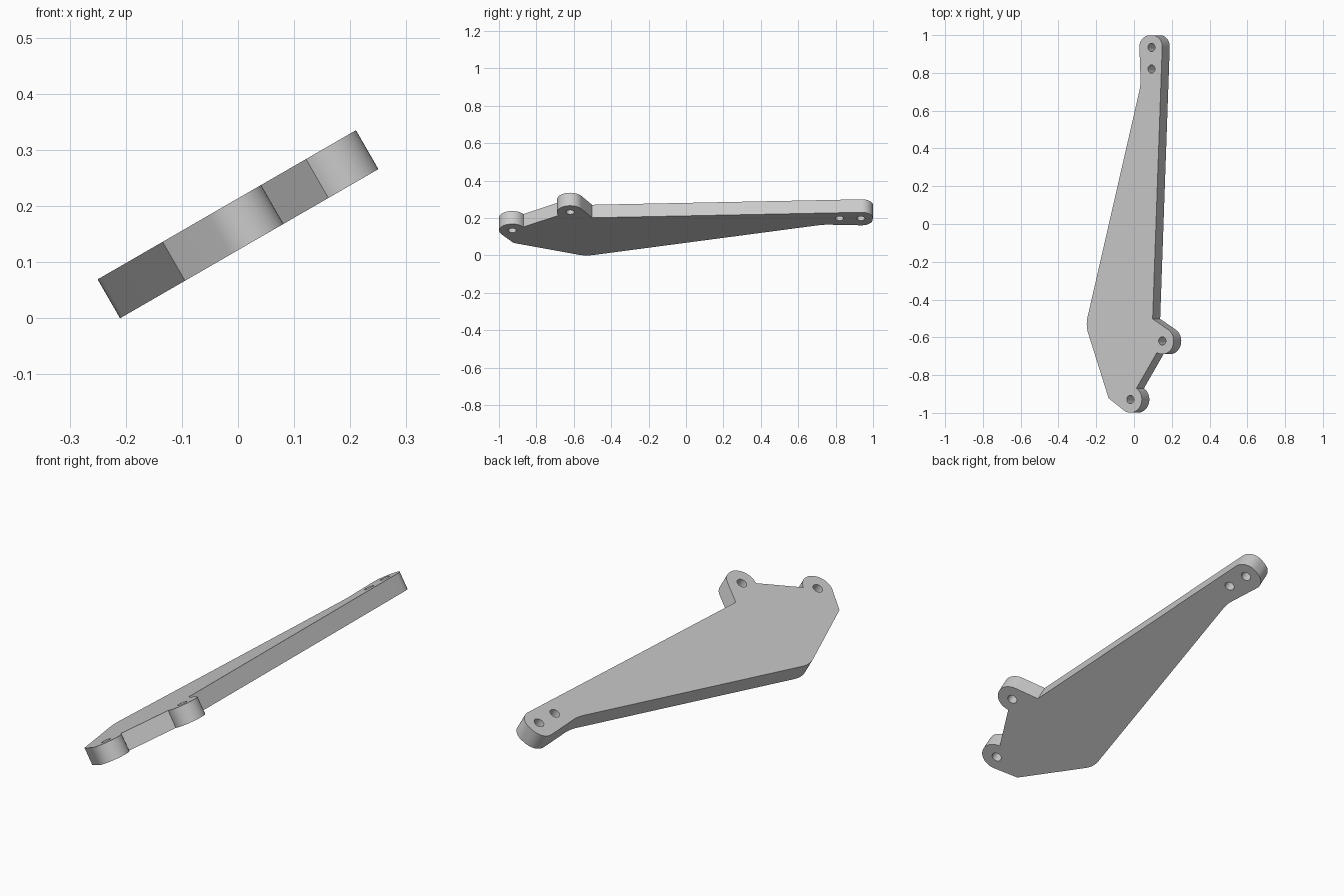
import bpy, bmesh
from math import sin, cos, tan, radians, pi
from mathutils import Vector, Matrix

if "Cube" in bpy.data.objects:
    bpy.data.objects.remove(bpy.data.objects["Cube"])

TILT = radians(30)
THICK = 0.08
C = cos(TILT)


def loc(x, y):
    """Seen-from-top position -> position in the plane of the tilted plate."""
    return Vector((x / C, y))


def arc(center, r, a0, a1, n=16):
    return [center + r * Vector((cos(a0 + (a1 - a0) * i / n), sin(a0 + (a1 - a0) * i / n)))
            for i in range(n + 1)]


def fillet(prev, p, nxt, r, n=10):
    """Round the corner p (convex or concave) with radius r."""
    d0, d1 = (prev - p).normalized(), (nxt - p).normalized()
    half = d0.angle(d1) / 2
    c = p + (d0 + d1).normalized() * (r / sin(half))
    s, e = p + d0 * (r / tan(half)), p + d1 * (r / tan(half))
    v0, sweep = s - c, pi - 2 * half
    if v0.x * (e - c).y - v0.y * (e - c).x < 0:
        sweep = -sweep
    return [c + Matrix.Rotation(sweep * i / n, 2) @ v0 for i in range(n + 1)]


# Key positions
ear, toe = loc(0.149, -0.62), loc(-0.02, -0.93)
holes = [ear, toe, loc(0.092, 0.934), loc(0.092, 0.82)]
notch, heel = loc(0.098, -0.503), loc(-0.135, -0.923)
belly, neck = loc(-0.2565, -0.537), loc(0.035, 0.735)
tip_l, tip_r = loc(0.026, 0.993), loc(0.151, 1.003)

# Outline, running clockwise from the notch
outline = [notch]
outline += arc(ear, 0.07, radians(59), radians(-118), 24)
outline += arc(toe, 0.07, radians(58), radians(-125), 24)
outline += [heel]
outline += fillet(heel, belly, neck, 0.14)
outline += fillet(belly, neck, tip_l, 0.23)
outline += fillet(neck, tip_l, tip_r, 0.06)
outline += fillet(tip_l, tip_r, notch, 0.06)

# Fill the outline around the holes, then thicken
bm = bmesh.new()
loops = [outline] + [arc(h, 0.022, 0, 2 * pi, 24)[:-1] for h in holes]
edges = []
for pts in loops:
    vs = [bm.verts.new((p.x, p.y, 0)) for p in pts]
    edges += [bm.edges.new((vs[i - 1], vs[i])) for i in range(len(vs))]
bmesh.ops.triangle_fill(bm, use_beauty=True, edges=edges, normal=(0, 0, 1))
ext = bmesh.ops.extrude_face_region(bm, geom=bm.faces[:])
moved = [g for g in ext["geom"] if isinstance(g, bmesh.types.BMVert)]
bmesh.ops.translate(bm, vec=(0, 0, -THICK), verts=moved)
bmesh.ops.recalc_face_normals(bm, faces=bm.faces[:])

# Tilt the plate and stand it on the ground
bmesh.ops.rotate(bm, cent=(0, 0, 0), matrix=Matrix.Rotation(-TILT, 3, 'Y'), verts=bm.verts[:])
bmesh.ops.translate(bm, vec=(0, 0, -min(v.co.z for v in bm.verts)), verts=bm.verts[:])
mid = [(min(v.co[k] for v in bm.verts) + max(v.co[k] for v in bm.verts)) / 2 for k in (0, 1)]
bmesh.ops.translate(bm, vec=(-mid[0], -mid[1], 0), verts=bm.verts[:])

mesh = bpy.data.meshes.new("bracket_plate")
bm.to_mesh(mesh)
bm.free()
plate = bpy.data.objects.new("bracket_plate", mesh)
bpy.context.collection.objects.link(plate)
bpy.context.view_layer.objects.active = plate
plate.select_set(True)
bpy.ops.object.shade_smooth_by_angle(angle=radians(25))
